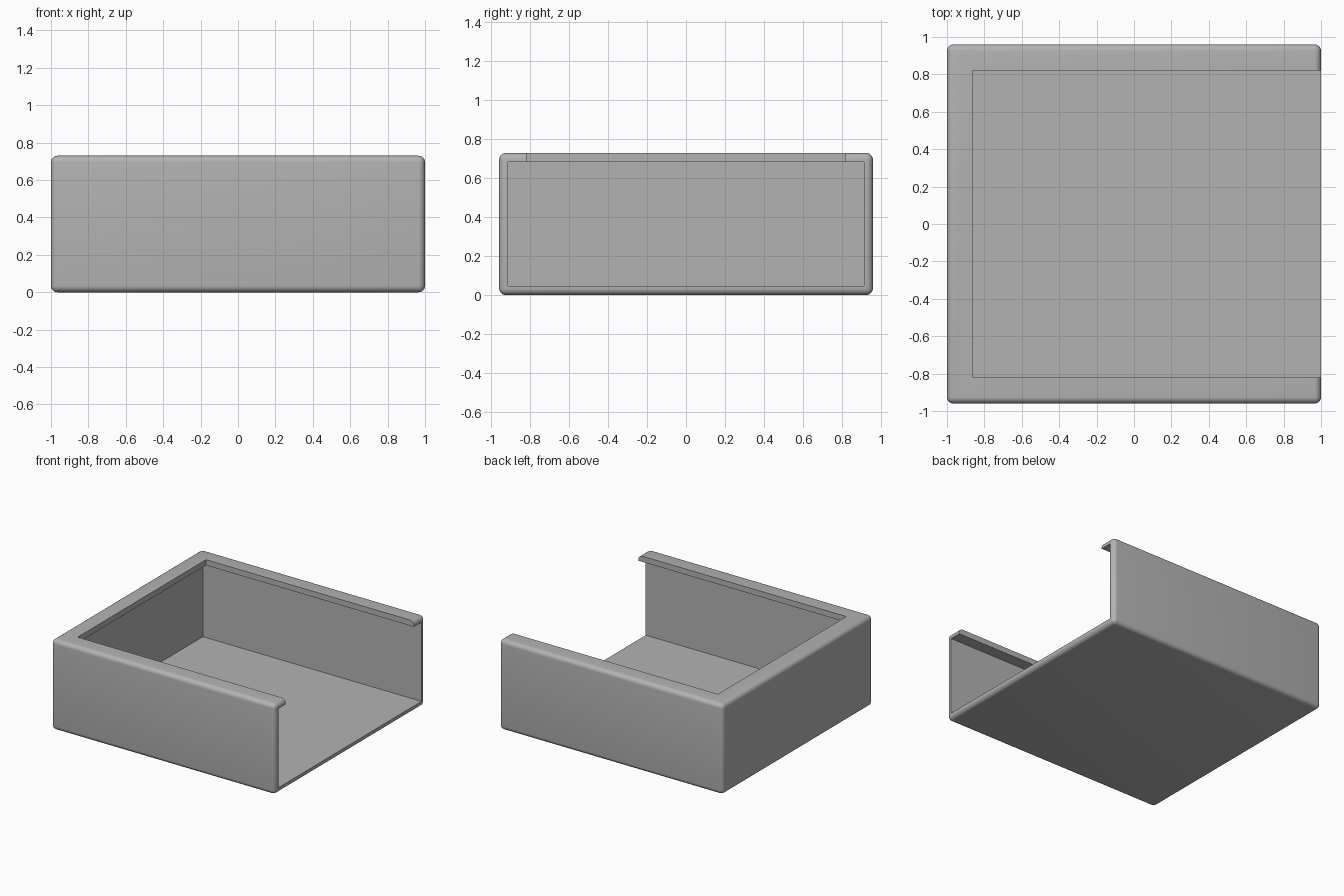
import bpy
import bmesh
from mathutils import Matrix, Vector

if "Cube" in bpy.data.objects:
    bpy.data.objects.remove(bpy.data.objects["Cube"], do_unlink=True)

X, Y, TOP = 1.0, 0.96, 0.73   # outer half sizes and height
WALL, LIP, ROUND = 0.046, 0.14, 0.035

grey = bpy.data.materials.new("plain grey")
grey.use_nodes = True
grey.diffuse_color = (0.45, 0.45, 0.45, 1)
grey.node_tree.nodes["Principled BSDF"].inputs["Base Color"].default_value = grey.diffuse_color


def box(name, low, high, radius=0):
    """Box between two corners, with optional rounded edges."""
    low, high = Vector(low), Vector(high)
    bm = bmesh.new()
    bmesh.ops.create_cube(bm, size=1, matrix=Matrix.Translation((low + high) / 2)
                          @ Matrix.Diagonal((high - low).to_4d()))
    if radius:
        bmesh.ops.bevel(bm, geom=bm.edges[:], offset=radius, segments=6,
                        profile=0.5, affect='EDGES')
    mesh = bpy.data.meshes.new(name)
    bm.to_mesh(mesh)
    bm.free()
    mesh.materials.append(grey)
    obj = bpy.data.objects.new(name, mesh)
    bpy.context.collection.objects.link(obj)
    return obj


# Rounded outer body
tray = box("open_tray", (-X, -Y, 0), (X, Y, TOP), ROUND)

# Inner space, open on the left side, and the top opening that leaves a lip
cutters = [
    box("cavity_cutter", (-X + WALL, -Y + WALL, WALL), (X + 0.2, Y - WALL, TOP - WALL)),
    box("top_cutter", (-X + LIP, -Y + LIP, TOP / 2), (X + 0.2, Y - LIP, TOP + 0.2)),
]
bpy.context.view_layer.objects.active = tray
for cutter in cutters:
    cutter.hide_render = True
    cut = tray.modifiers.new(cutter.name, 'BOOLEAN')
    cut.operation, cut.solver, cut.object = 'DIFFERENCE', 'EXACT', cutter
    bpy.ops.object.modifier_apply(modifier=cut.name)
    bpy.data.objects.remove(cutter, do_unlink=True)

# Smooth rounded edges, crisp cut edges
bpy.ops.object.select_all(action='DESELECT')
tray.select_set(True)
bpy.ops.object.shade_smooth_by_angle(angle=0.5)
